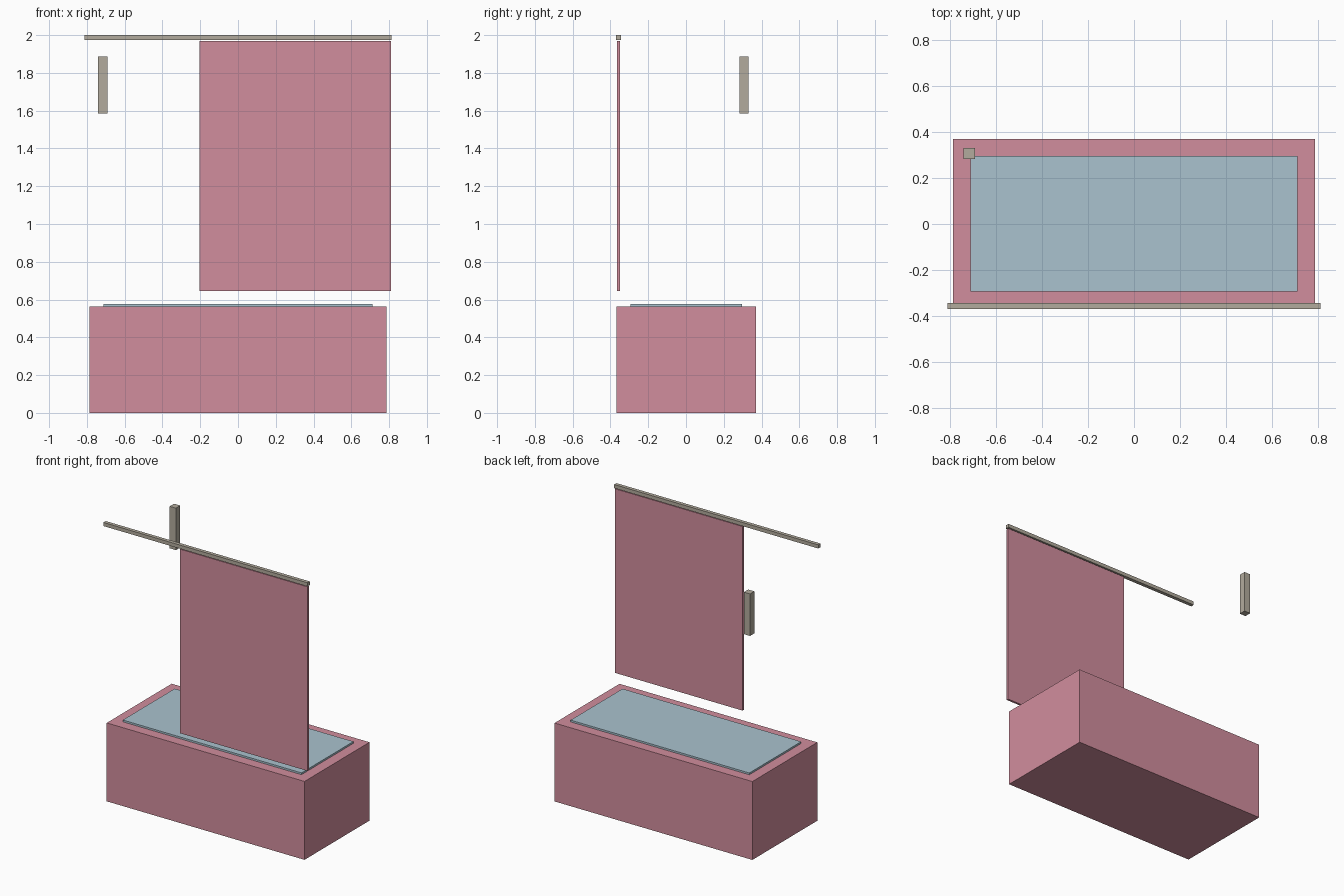
import bpy
import bmesh
from mathutils import Vector

if "Cube" in bpy.data.objects:
    bpy.data.objects.remove(bpy.data.objects["Cube"])


def material(name, rgb):
    mat = bpy.data.materials.new(name)
    mat.diffuse_color = (*rgb, 1)
    mat.use_nodes = True
    mat.node_tree.nodes["Principled BSDF"].inputs["Base Color"].default_value = mat.diffuse_color
    return mat


def box(name, low, high, mat):
    """Flat-faced box between two opposite corners."""
    low, high = Vector(low), Vector(high)
    size, centre = high - low, (low + high) / 2
    bm = bmesh.new()
    bmesh.ops.create_cube(bm, size=1)
    bmesh.ops.scale(bm, vec=size, verts=bm.verts)
    mesh = bpy.data.meshes.new(name)
    bm.to_mesh(mesh)
    bm.free()
    mesh.materials.append(mat)
    obj = bpy.data.objects.new(name, mesh)
    obj.location = centre
    bpy.context.collection.objects.link(obj)
    return obj


pink = material("pink", (0.64, 0.27, 0.34))
blue = material("water_blue", (0.40, 0.54, 0.62))
metal = material("warm_metal", (0.45, 0.41, 0.34))

# Bathtub body and the water slab on its top
box("bathtub", (-0.787, -0.368, 0), (0.787, 0.37, 0.564), pink)
box("water", (-0.711, -0.294, 0.564), (0.711, 0.296, 0.577), blue)

# Curtain rail along the front edge, curtain drawn to the right
box("curtain_rail", (-0.812, -0.37, 1.974), (0.812, -0.344, 2.0), metal)
box("shower_curtain", (-0.205, -0.365, 0.644), (0.81, -0.349, 1.968), pink)

# Shower fitting above the back left corner
box("shower_head", (-0.741, 0.282, 1.584), (-0.692, 0.331, 1.886), metal)
